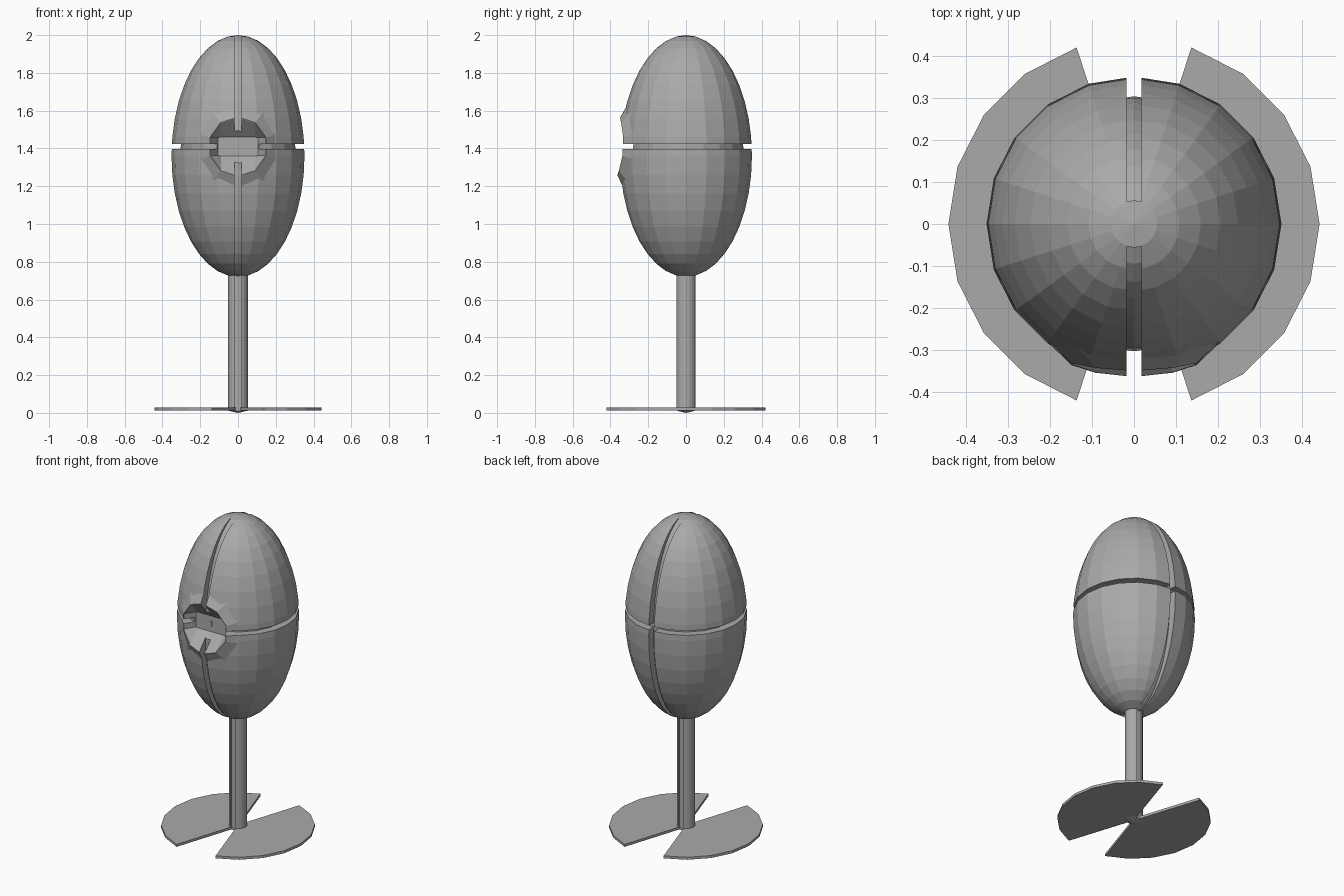
import bpy, bmesh, math
from mathutils import Matrix, Vector

if "Cube" in bpy.data.objects:
    bpy.data.objects.remove(bpy.data.objects["Cube"], do_unlink=True)

grey = bpy.data.materials.new("plain grey")
grey.use_nodes = True
grey.diffuse_color = (0.4, 0.4, 0.4, 1)
grey.node_tree.nodes["Principled BSDF"].inputs["Base Color"].default_value = (0.4, 0.4, 0.4, 1)

SIDES = 20
EGG_Z, EGG_R, EGG_H = 1.36, 0.352, 0.64
HOLE_Z = 1.41


def finish(name, bm):
    bmesh.ops.recalc_face_normals(bm, faces=bm.faces)
    mesh = bpy.data.meshes.new(name)
    bm.to_mesh(mesh)
    bm.free()
    mesh.materials.append(grey)
    obj = bpy.data.objects.new(name, mesh)
    bpy.context.collection.objects.link(obj)
    return obj


def ellipsoid(name, radius, height):
    bm = bmesh.new()
    m = Matrix.Translation((0, 0, EGG_Z)) @ Matrix.Diagonal((radius, radius, height, 1))
    bmesh.ops.create_uvsphere(bm, u_segments=SIDES, v_segments=SIDES, radius=1, matrix=m)
    return finish(name, bm)


def box(name, centre, size):
    bm = bmesh.new()
    m = Matrix.Translation(centre) @ Matrix.Diagonal((*size, 1))
    bmesh.ops.create_cube(bm, size=1, matrix=m)
    return finish(name, bm)


def loft(name, rings, start=None, end=None):
    """Solid through rings of points; each end is a flat cap or a tip."""
    bm = bmesh.new()
    loops = [[bm.verts.new(p) for p in ring] for ring in rings]
    n = len(loops[0])
    for a, b in zip(loops, loops[1:]):
        for i in range(n):
            j = (i + 1) % n
            bm.faces.new((a[i], a[j], b[j], b[i]))
    for loop, tip in ((loops[0], start), (loops[-1], end)):
        if tip is None:
            bm.faces.new(loop)
        else:
            v = bm.verts.new(tip)
            for i in range(n):
                bm.faces.new((loop[i], loop[(i + 1) % n], v))
    return finish(name, bm)


def combine(obj, tool, operation):
    """Apply a boolean and remove the tool."""
    mod = obj.modifiers.new("cut", 'BOOLEAN')
    mod.operation, mod.object, mod.solver = operation, tool, 'EXACT'
    graph = bpy.context.evaluated_depsgraph_get()
    mesh = bpy.data.meshes.new_from_object(obj.evaluated_get(graph))
    obj.modifiers.clear()
    obj.data = mesh
    bpy.data.objects.remove(tool, do_unlink=True)


def circle(radius, z):
    return [(radius * math.cos(math.tau * i / SIDES),
             radius * math.sin(math.tau * i / SIDES), z) for i in range(SIDES)]


def hole_ring(radius, lift):
    """Ten-sided ring laid on the front of the egg and lifted off it."""
    ring = []
    for i in range(10):
        a = math.radians(90 + 36 * i)
        x, z = radius * math.cos(a), HOLE_Z + radius * math.sin(a)
        r = EGG_R * math.sqrt(1 - ((z - EGG_Z) / EGG_H) ** 2)
        ring.append(Vector((x, -math.sqrt(r * r - x * x) - lift, z)))
    return ring


# Egg with a raised collar around the front hole
egg = ellipsoid("egg_body", EGG_R, EGG_H)
collar = loft("collar", [hole_ring(0.23, -0.006), hole_ring(0.157, 0.018)],
              start=(0, -0.1, HOLE_Z), end=(0, -0.3, HOLE_Z))
combine(egg, collar, 'UNION')

# Grooves that fade out towards the poles
for centre, size in (((0, 0, EGG_Z), (0.036, 1, 1.263)),
                     ((0, 0, HOLE_Z), (1, 1, 0.028))):
    slab = box("groove", centre, size)
    combine(slab, ellipsoid("core", 0.305, 0.638), 'DIFFERENCE')
    combine(egg, slab, 'DIFFERENCE')

# Faceted hollow in the front
rim = hole_ring(0.155, 0.018)
mouth = [p + Vector((0, -0.3, 0)) for p in rim]
floor = [(max(-0.105, min(0.105, p.x)), -0.27,
          HOLE_Z + max(-0.05, min(0.05, p.z - HOLE_Z))) for p in rim]
combine(egg, loft("hollow", [mouth, rim, floor]), 'DIFFERENCE')
box("hollow_pip", (0, -0.271, HOLE_Z + 0.002), (0.014, 0.008, 0.03))

# Stem with a shallow groove at front and back
stem = loft("stem", [circle(0.053, 0.012), circle(0.053, 0.75)], start=(0, 0, 0))
for side in (-1, 1):
    combine(stem, box("stem_groove", (0, side * 0.07, 0.4), (0.036, 0.06, 1)), 'DIFFERENCE')

# Two fan-shaped feet
for name, turn in (("left_foot", 0), ("right_foot", math.pi)):
    outline = [(0, 0)]
    for i in range(-4, 5):
        a = turn + math.tau * i / SIDES
        outline.append((0.443 * math.cos(a), 0.443 * math.sin(a)))
    loft(name, [[(x, y, z) for x, y in outline] for z in (0.012, 0.028)])
